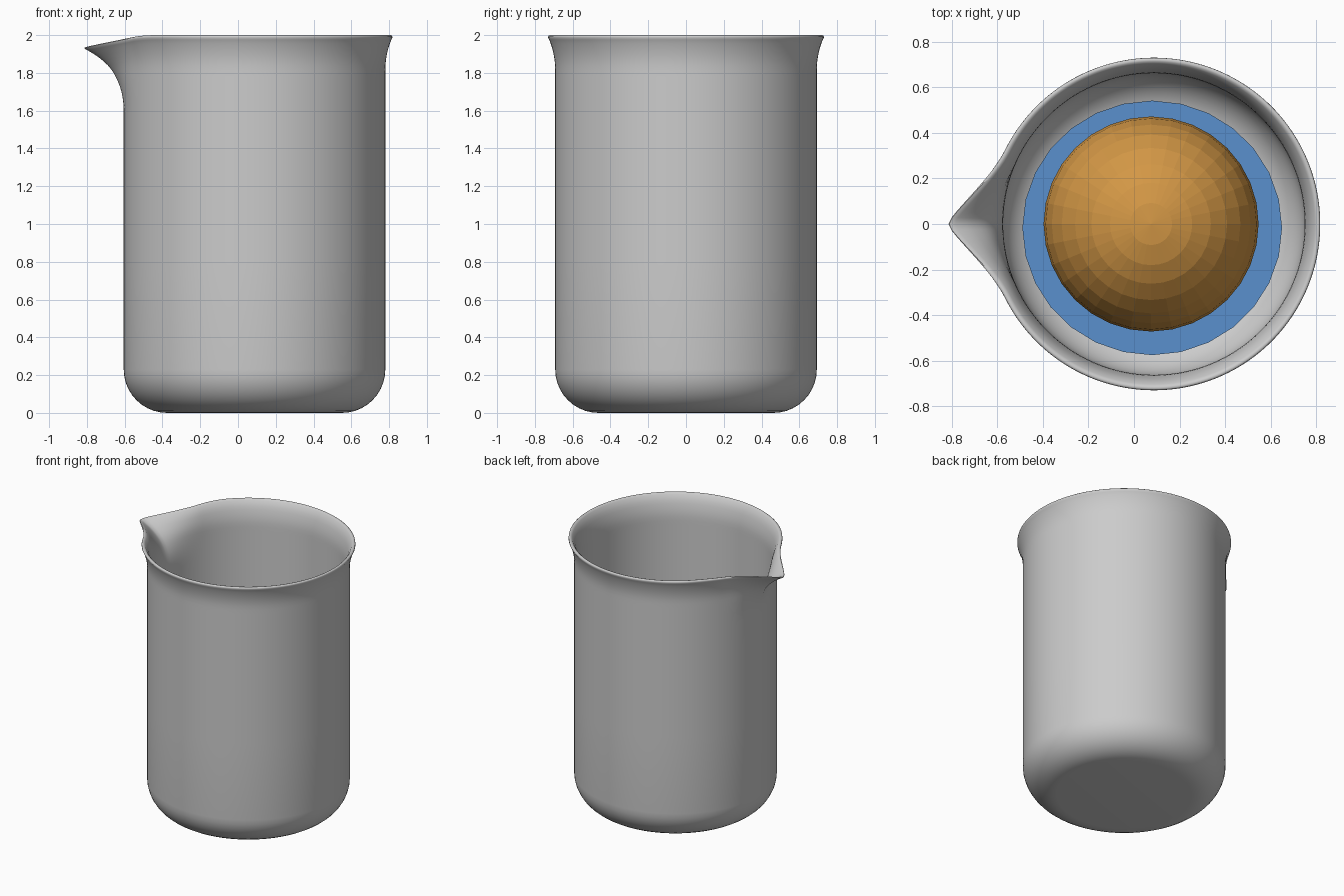
import bpy, bmesh, math

if "Cube" in bpy.data.objects:
    bpy.data.objects.remove(bpy.data.objects["Cube"])

CX = 0.0875      # axis of the vessel body
SEGMENTS = 192


def profile():
    """Closed-wall profile (radius, height): outside upward, over the rim, inside downward."""
    pts = []
    # outer base fillet
    for i in range(11):
        a = math.radians(9 * i)
        pts.append((0.4625 + 0.23 * math.sin(a), 0.23 - 0.23 * math.cos(a)))
    heights = [0.8, 1.4] + [1.6 + 0.03 * i for i in range(12)] + [1.955, 1.975]

    def flare(z):
        return 0.038 * max(0, (z - 1.82) / 0.17) ** 2
    for z in heights:
        pts.append((0.6925 + flare(z), z))
    # rounded rim
    pts += [(0.730, 1.986), (0.729, 1.995), (0.722, 2.0), (0.713, 1.998), (0.704, 1.99)]
    # inner wall and fillet
    for z in reversed(heights[:-1]):
        pts.append((0.662 + flare(z), z))
    for i in range(10, -1, -1):
        a = math.radians(9 * i)
        pts.append((0.4625 + 0.20 * math.sin(a), 0.23 - 0.20 * math.cos(a)))
    return pts


def spout(r, z, angle):
    """Pull the upper wall outward and slightly down around the -x direction."""
    deg = abs(math.degrees(angle))
    t = max(0, (z - 1.6) / 0.4)
    soft = math.sqrt(deg * deg + 1.5) - 1.0
    r += 0.18 * t * t * max(0, 1 - max(0, soft) / 26) ** 2
    z -= 0.066 * t * t * max(0, 1 - deg / 45) ** 2
    return r, z


def finish(bm, name, color=None):
    bmesh.ops.recalc_face_normals(bm, faces=bm.faces)
    mesh = bpy.data.meshes.new(name)
    bm.to_mesh(mesh)
    bm.free()
    ob = bpy.data.objects.new(name, mesh)
    bpy.context.collection.objects.link(ob)
    if color:
        mat = bpy.data.materials.new(name + "_colour")
        mat.diffuse_color = color
        mat.use_nodes = True
        mat.node_tree.nodes["Principled BSDF"].inputs["Base Color"].default_value = mat.diffuse_color
        mesh.materials.append(mat)
    return ob


# beaker with wall thickness, flared rim and pouring spout
bm = bmesh.new()
rings = []
for r, z in profile():
    ring = []
    for i in range(SEGMENTS):
        a = 2 * math.pi * i / SEGMENTS
        if a > math.pi:
            a -= 2 * math.pi
        rr, zz = spout(r, z, a)
        ring.append(bm.verts.new((CX - rr * math.cos(a), rr * math.sin(a), zz)))
    rings.append(ring)
for lo, hi in zip(rings, rings[1:]):
    for i in range(SEGMENTS):
        j = (i + 1) % SEGMENTS
        bm.faces.new((lo[i], lo[j], hi[j], hi[i]))
bm.faces.new(rings[0])
bm.faces.new(rings[-1])
beaker = finish(bm, "beaker")
bpy.context.view_layer.objects.active = beaker
beaker.select_set(True)
bpy.ops.object.shade_smooth_by_angle(angle=math.radians(50))
beaker.select_set(False)

# blue liquid disc inside
bm = bmesh.new()
bmesh.ops.create_cone(bm, cap_ends=True, segments=28, radius1=0.57, radius2=0.57, depth=0.4)
liquid = finish(bm, "liquid", (0.10, 0.28, 0.61, 1))
liquid.location = (0.08, -0.017, 0.28)
liquid.scale = (1, 0.98, 1)

# faceted orange ball resting in the liquid
bm = bmesh.new()
bmesh.ops.create_uvsphere(bm, u_segments=32, v_segments=16, radius=0.472)
ball = finish(bm, "ball", (0.65, 0.31, 0.06, 1))
ball.location = (0.075, 0, 0.51)
